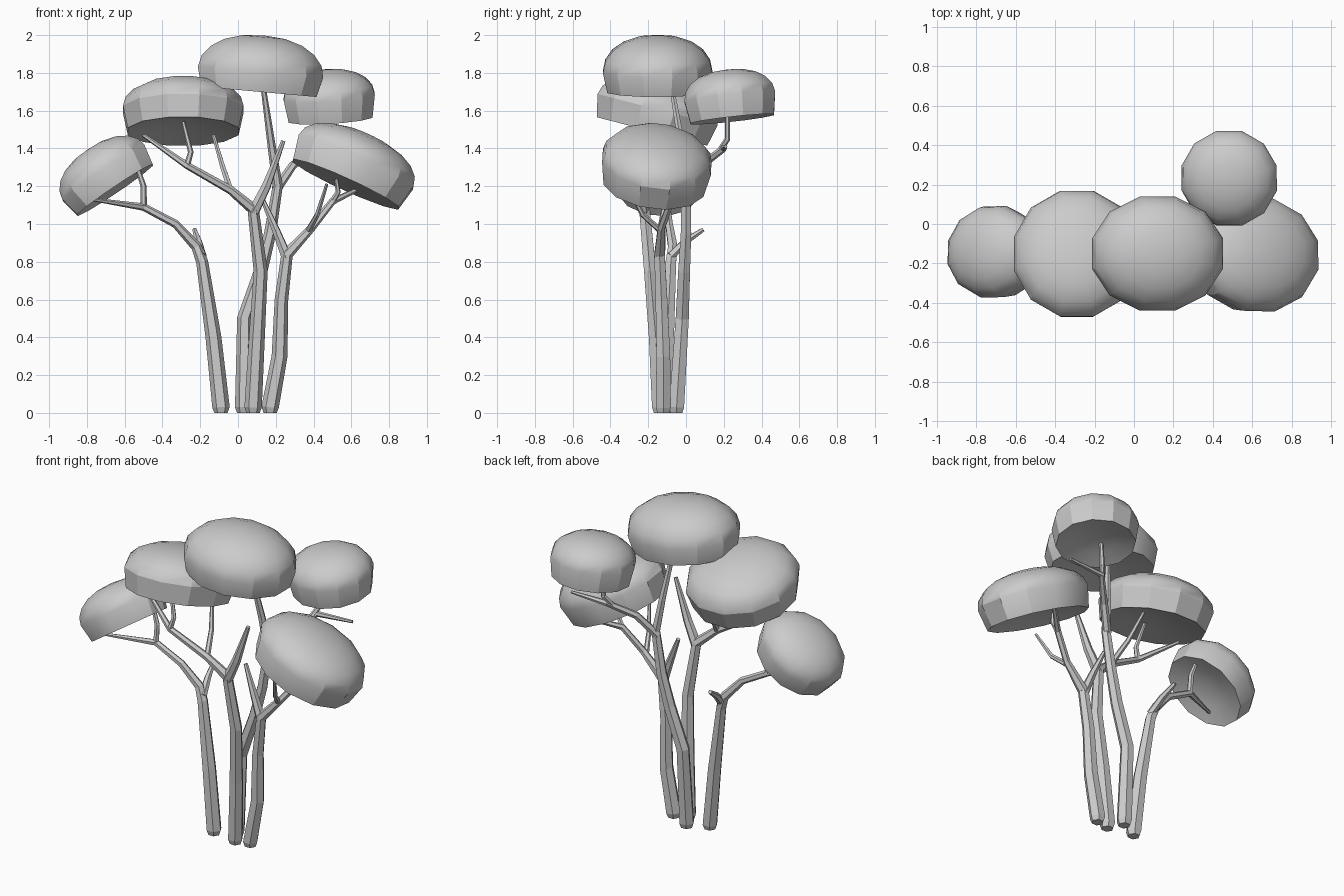
import bpy, bmesh, math
from mathutils import Vector, Matrix

cube = bpy.data.objects.get("Cube")
if cube:
    bpy.data.objects.remove(cube, do_unlink=True)

# One plain grey for the whole tree
grey = bpy.data.materials.new("plain_grey")
grey.use_nodes = True
COLOR = (0.6, 0.6, 0.6, 1)
grey.diffuse_color = COLOR
grey.node_tree.nodes["Principled BSDF"].inputs["Base Color"].default_value = COLOR


def add_object(name, mesh):
    mesh.materials.clear()
    mesh.materials.append(grey)
    obj = bpy.data.objects.new(name, mesh)
    bpy.context.collection.objects.link(obj)
    return obj


def canopy(name, base, up, rx, ry, band, height, sides=12):
    """Leaf cushion: hollowed underside, faceted band, smooth dome."""
    dome = height - band
    profile = [(0.5, 0.03), (0.92, 0), (1, band)]
    for k in (1, 2, 3, 4):
        a = k * math.pi / 10
        profile.append((math.cos(a) ** 0.9, band + dome * math.sin(a)))
    bm = bmesh.new()
    rings = []
    for r, z in profile:
        angles = [(i + 0.5) * math.tau / sides for i in range(sides)]
        rings.append([bm.verts.new((rx * r * math.cos(a), ry * r * math.sin(a), z)) for a in angles])
    for low, high in zip(rings, rings[1:]):
        for i in range(sides):
            j = (i + 1) % sides
            bm.faces.new((low[i], low[j], high[j], high[i]))
    for ring, z in ((rings[0], 0.045), (rings[-1], height)):
        pole = bm.verts.new((0, 0, z))
        for i in range(sides):
            bm.faces.new((ring[i], ring[(i + 1) % sides], pole))
    bmesh.ops.recalc_face_normals(bm, faces=bm.faces)
    turn = Vector((0, 0, 1)).rotation_difference(Vector(up).normalized())
    bm.transform(Matrix.Translation(base) @ turn.to_matrix().to_4x4())
    mesh = bpy.data.meshes.new(name)
    bm.to_mesh(mesh)
    bm.free()
    obj = add_object(name, mesh)
    bpy.ops.object.select_all(action='DESELECT')
    obj.select_set(True)
    bpy.context.view_layer.objects.active = obj
    bpy.ops.object.shade_smooth_by_angle(angle=math.radians(28))


def stem(name, points):
    """Six-sided tapering limb; each point is x, y, z, radius."""
    curve = bpy.data.curves.new(name, 'CURVE')
    curve.dimensions = '3D'
    curve.bevel_depth = 1
    curve.bevel_resolution = 1
    curve.use_fill_caps = True
    spline = curve.splines.new('POLY')
    spline.points.add(len(points) - 1)
    spline.use_smooth = False
    for p, (x, y, z, r) in zip(spline.points, points):
        p.co = (x, y, z, 1)
        p.radius = r
    temp = bpy.data.objects.new(name + "_path", curve)
    bpy.context.collection.objects.link(temp)
    graph = bpy.context.evaluated_depsgraph_get()
    mesh = bpy.data.meshes.new_from_object(temp.evaluated_get(graph))
    bpy.data.objects.remove(temp, do_unlink=True)
    add_object(name, mesh)


# Canopies
canopy("right_canopy", (-0.65, -0.15, 1.18), (-0.56, 0.08, 0.83), 0.27, 0.24, 0.11, 0.26)
canopy("front_canopy", (-0.29, -0.18, 1.49), (0, 0.25, 0.97), 0.33, 0.34, 0.12, 0.28)
canopy("top_canopy", (0.11, -0.15, 1.70), (0.09, 0, 1), 0.345, 0.30, 0.105, 0.30)
canopy("back_canopy", (0.49, 0.245, 1.555), (-0.06, -0.11, 1), 0.25, 0.25, 0.12, 0.265)
canopy("left_canopy", (0.57, -0.17, 1.21), (0.41, 0.12, 0.9), 0.345, 0.30, 0.13, 0.29)

# Right trunk and its limbs
stem("right_trunk", [(-0.09, -0.11, 0, 0.035), (-0.09, -0.11, 0.03, 0.046), (-0.13, -0.1, 0.4, 0.042),
                     (-0.19, -0.08, 0.8, 0.032), (-0.22, -0.07, 0.88, 0.028), (-0.33, -0.09, 1.0, 0.022),
                     (-0.5, -0.1, 1.09, 0.02), (-0.77, -0.25, 1.13, 0.009)])
stem("right_stub", [(-0.19, -0.08, 0.83, 0.025), (-0.21, 0, 0.91, 0.02), (-0.23, 0.09, 0.97, 0.012)])
stem("right_twig", [(-0.5, -0.1, 1.09, 0.018), (-0.5, -0.09, 1.2, 0.016), (-0.54, -0.08, 1.32, 0.011)])

# Back trunk, reaching the top and back canopies
stem("back_trunk", [(0.03, -0.05, 0, 0.035), (0.03, -0.05, 0.03, 0.046), (0.035, -0.02, 0.5, 0.04),
                    (0.12, -0.01, 0.75, 0.036), (0.17, 0, 0.95, 0.032), (0.21, 0, 1.2, 0.027),
                    (0.18, -0.02, 1.4, 0.022), (0.13, -0.08, 1.75, 0.013)])
stem("back_branch", [(0.2, 0, 1.18, 0.026), (0.29, 0.08, 1.31, 0.022), (0.41, 0.2, 1.4, 0.018),
                     (0.65, 0.21, 1.41, 0.009)])
stem("back_twig", [(0.39, 0.18, 1.39, 0.016), (0.42, 0.22, 1.45, 0.015), (0.43, 0.22, 1.6, 0.011)])

# Front trunk, reaching the front canopy
stem("front_trunk", [(0.08, -0.14, 0, 0.035), (0.08, -0.14, 0.03, 0.046), (0.1, -0.16, 0.4, 0.042),
                     (0.12, -0.19, 0.75, 0.037), (0.08, -0.22, 1.08, 0.032), (-0.04, -0.25, 1.18, 0.023),
                     (-0.27, -0.29, 1.31, 0.019), (-0.5, -0.2, 1.47, 0.01)])
stem("front_stub", [(0.08, -0.22, 1.06, 0.032), (0.15, -0.23, 1.2, 0.026), (0.24, -0.24, 1.44, 0.012)])
stem("front_twig_outer", [(-0.27, -0.29, 1.31, 0.017), (-0.25, -0.28, 1.38, 0.015), (-0.29, -0.25, 1.54, 0.01)])
stem("front_twig_inner", [(-0.04, -0.25, 1.18, 0.018), (-0.08, -0.15, 1.3, 0.015), (-0.13, -0.07, 1.47, 0.01)])

# Left trunk, reaching the left canopy
stem("left_trunk", [(0.17, -0.12, 0, 0.035), (0.17, -0.12, 0.03, 0.046), (0.22, -0.12, 0.3, 0.042),
                    (0.23, -0.13, 0.6, 0.036), (0.26, -0.14, 0.84, 0.032), (0.39, -0.13, 0.98, 0.021),
                    (0.5, -0.08, 1.12, 0.019), (0.67, 0.08, 1.2, 0.01)])
stem("left_stub", [(0.26, -0.14, 0.82, 0.03), (0.2, -0.13, 0.97, 0.022), (0.13, -0.11, 1.13, 0.012)])
stem("left_twig_outer", [(0.5, -0.08, 1.12, 0.016), (0.53, -0.09, 1.17, 0.014), (0.52, -0.1, 1.24, 0.01)])
stem("left_twig_inner", [(0.37, -0.13, 0.96, 0.017), (0.42, -0.23, 1.05, 0.014), (0.47, -0.31, 1.21, 0.009)])
